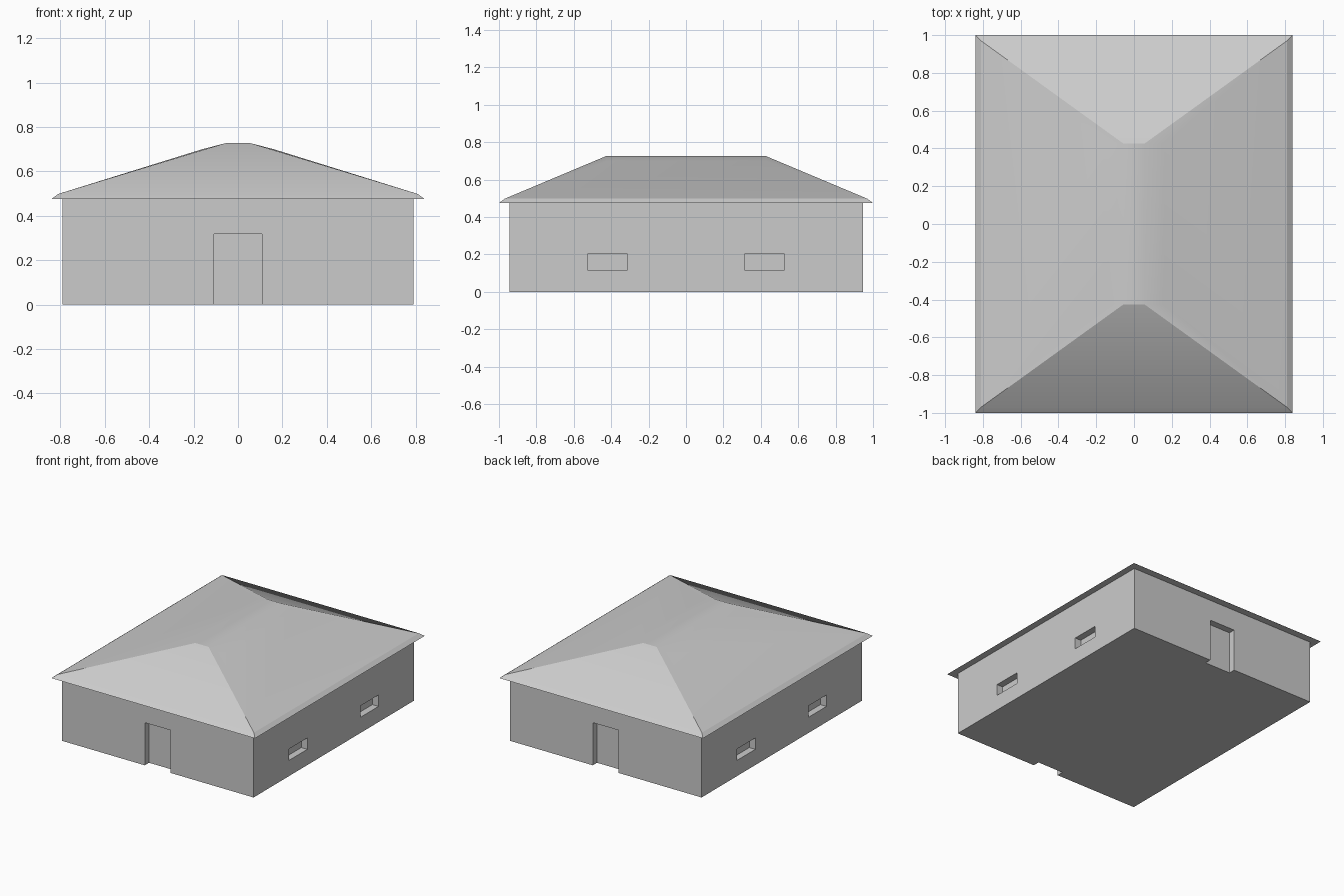
import bpy, bmesh
from mathutils import Matrix

if "Cube" in bpy.data.objects:
    bpy.data.objects.remove(bpy.data.objects["Cube"])

WX, WY, WZ = 0.79, 0.945, 0.475   # wall half sizes and height
DEPTH = 0.05                      # recess depth of doors and windows


def add_box(bm, x0, x1, y0, y1, z0, z1):
    m = Matrix.Translation(((x0 + x1) / 2, (y0 + y1) / 2, (z0 + z1) / 2))
    m = m @ Matrix.Diagonal((x1 - x0, y1 - y0, z1 - z0, 1))
    bmesh.ops.create_cube(bm, size=1, matrix=m)


def to_object(bm, name):
    bmesh.ops.recalc_face_normals(bm, faces=bm.faces)
    mesh = bpy.data.meshes.new(name)
    bm.to_mesh(mesh)
    bm.free()
    ob = bpy.data.objects.new(name, mesh)
    bpy.context.collection.objects.link(ob)
    return ob


# walls: solid block
bm = bmesh.new()
add_box(bm, -WX, WX, -WY, WY, 0, WZ)
walls = to_object(bm, "walls")

# recesses: a door front and back, two windows on each side
bm = bmesh.new()
for s in (-1, 1):
    ya, yb = sorted((s * (WY - DEPTH), s * (WY + 0.1)))
    add_box(bm, -0.107, 0.107, ya, yb, -0.1, 0.318)
    xa, xb = sorted((s * (WX - DEPTH), s * (WX + 0.1)))
    for t in (-1, 1):
        y0, y1 = sorted((t * 0.312, t * 0.526))
        add_box(bm, xa, xb, y0, y1, 0.117, 0.202)
cutter = to_object(bm, "recess_cutter")
cutter.hide_render = True

mod = walls.modifiers.new("recesses", "BOOLEAN")
mod.operation = "DIFFERENCE"
mod.solver = "EXACT"
mod.object = cutter
bpy.context.view_layer.objects.active = walls
walls.select_set(True)
bpy.ops.object.modifier_apply(modifier=mod.name)
bpy.data.objects.remove(cutter)

# roof: bevelled eave, hipped slopes, softly rounded ridge
bm = bmesh.new()


def ring(x, y, z):
    return [bm.verts.new((sx * x, sy * y, z))
            for sx, sy in ((-1, -1), (1, -1), (1, 1), (-1, 1))]


eave = ring(0.84, 1.0, WZ)
lip = ring(0.81, 0.97, 0.498)
arch = [(-0.16, 0.70), (-0.055, 0.727), (0.055, 0.727), (0.16, 0.70)]
front = [bm.verts.new((x, -0.425, z)) for x, z in arch]
back = [bm.verts.new((x, 0.425, z)) for x, z in arch]

bm.faces.new(eave[::-1])
for i in range(4):
    j = (i + 1) % 4
    bm.faces.new((eave[i], eave[j], lip[j], lip[i]))
bm.faces.new((lip[0], front[0], back[0], lip[3]))
bm.faces.new((lip[1], lip[2], back[3], front[3]))
for i in range(3):
    bm.faces.new((front[i], front[i + 1], back[i + 1], back[i]))
for row, left, right in ((front, lip[0], lip[1]), (back, lip[3], lip[2])):
    bm.faces.new((left, row[1], row[0]))
    bm.faces.new((left, right, row[2], row[1]))
    bm.faces.new((right, row[3], row[2]))
roof = to_object(bm, "roof")

# smooth only the gentle ridge bends
bpy.ops.object.select_all(action="DESELECT")
roof.select_set(True)
bpy.context.view_layer.objects.active = roof
bpy.ops.object.shade_smooth_by_angle(angle=0.35)
